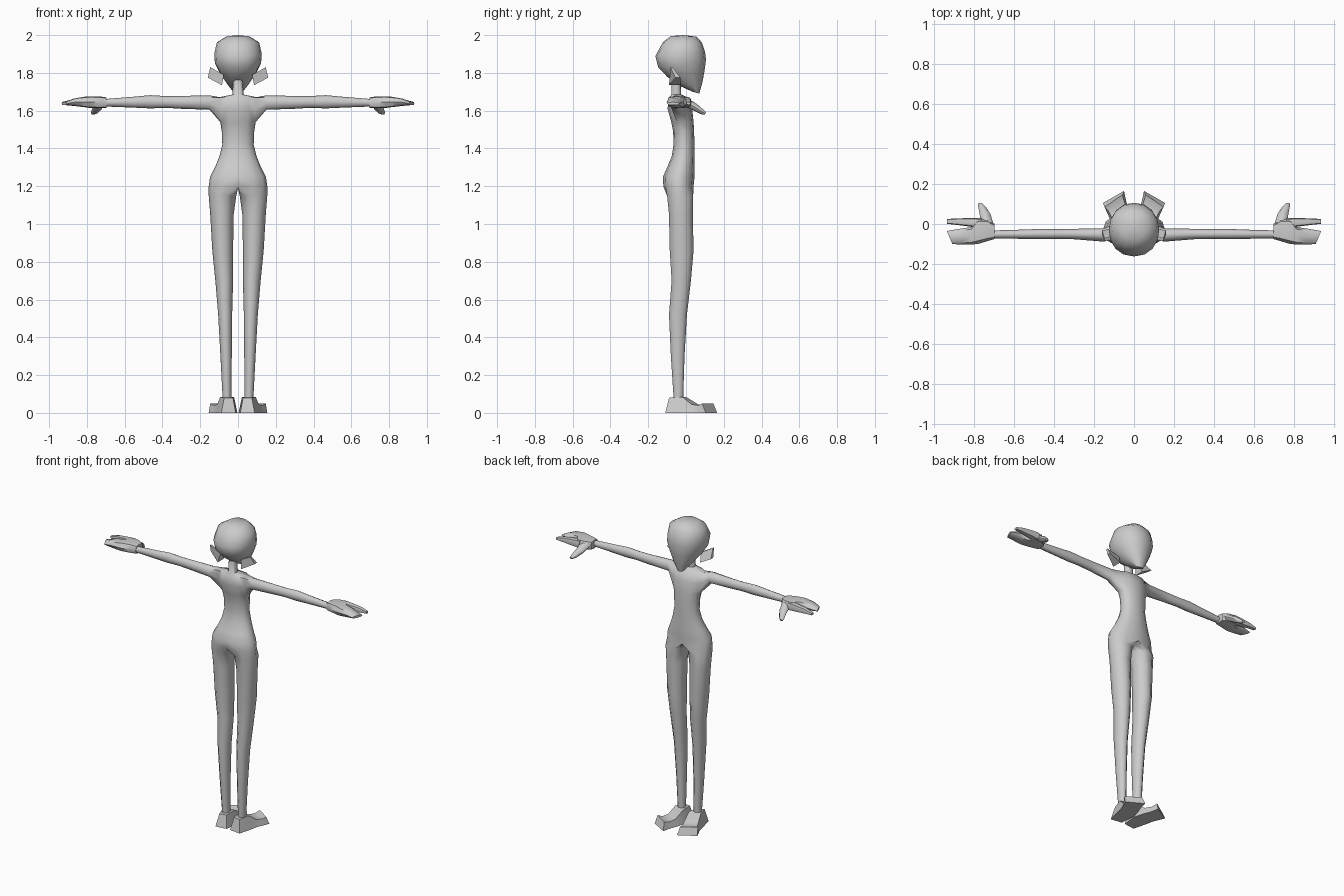
import bpy, bmesh
from math import sin, cos, pi, radians

cube = bpy.data.objects.get("Cube")
if cube:
    bpy.data.objects.remove(cube, do_unlink=True)

grey = bpy.data.materials.new("plain grey")
grey.use_nodes = True
grey.diffuse_color = (0.6, 0.6, 0.6, 1)
grey.node_tree.nodes["Principled BSDF"].inputs["Base Color"].default_value = (0.6, 0.6, 0.6, 1)


def add_ring(bm, points):
    return [bm.verts.new(p) for p in points]


def bridge(bm, a, b, closed=True, skip=()):
    """Join two rings with quads, leaving out the skipped columns."""
    n = len(a)
    for i in range(n if closed else n - 1):
        if i not in skip:
            j = (i + 1) % n
            bm.faces.new((a[i], a[j], b[j], b[i]))


def loft(bm, sections):
    """Closed, capped skin over a list of point rings."""
    rings = [add_ring(bm, s) for s in sections]
    for a, b in zip(rings, rings[1:]):
        bridge(bm, a, b)
    bm.faces.new(rings[0])
    bm.faces.new(rings[-1])


def half_ring(w, yb, zb, yf, zf, n=7):
    """Half an oval from front centre round the side to back centre."""
    pts = []
    for i in range(n):
        a = pi * i / (n - 1)
        t = (1 + cos(a)) / 2
        x = 0 if i in (0, n - 1) else w * sin(a) ** 0.9
        pts.append((x, yb + (yf - yb) * t, zb + (zf - zb) * t))
    return pts


def finish(bm, name, angle):
    """Turn a left half into a mirrored, smooth shaded object."""
    bmesh.ops.recalc_face_normals(bm, faces=bm.faces)
    mesh = bpy.data.meshes.new(name)
    bm.to_mesh(mesh)
    bm.free()
    mesh.materials.append(grey)
    obj = bpy.data.objects.new(name, mesh)
    bpy.context.collection.objects.link(obj)
    bpy.ops.object.select_all(action='DESELECT')
    obj.select_set(True)
    bpy.context.view_layer.objects.active = obj
    bpy.ops.object.shade_smooth_by_angle(angle=radians(angle))
    obj.modifiers.new("Mirror", 'MIRROR').use_axis[0] = True


# Torso and neck: height, half width, back, front
bm = bmesh.new()
torso = [(1.2, .155, -.12, .04), (1.25, .148, -.122, .045), (1.3, .122, -.1, .045),
         (1.36, .098, -.075, .045), (1.42, .083, -.066, .045), (1.49, .086, -.068, .043),
         (1.54, .094, -.078, .04), (1.61, .105, -.098, .033), (1.67, .105, -.09, .01),
         (1.685, .03, -.078, -.025), (1.78, .024, -.075, -.03)]
rings = [add_ring(bm, half_ring(w, b, z, f, z)) for z, w, b, f in torso]
for k in range(len(rings) - 1):
    bridge(bm, rings[k], rings[k + 1], False, skip=(2, 3) if k in (6, 7) else ())

# Arm grown from the shoulder opening: x, y centre, y radius, z centre, z radius
low, mid, top = rings[6:9]
last = top[2:5] + [mid[4]] + low[4:1:-1] + [mid[2]]
for x, yc, ry, zc, rz in [(.15, -.055, .033, 1.643, .038), (.3, -.05, .026, 1.644, .034),
                          (.38, -.05, .025, 1.646, .031), (.465, -.05, .026, 1.647, .035),
                          (.55, -.051, .023, 1.645, .029), (.7, -.052, .02, 1.642, .02)]:
    angles = [pi / 4 * (k + 1) for k in range(8)]
    ring = add_ring(bm, [(x, yc + ry * cos(a), zc + rz * sin(a)) for a in angles])
    bridge(bm, last, ring)
    last = ring
bm.faces.new(last)

# Leg grown from the hip and crotch: height, x centre, x radius, back, front
crotch = add_ring(bm, [(0, -.12 + .16 * t, 1.188) for t in (.25, .5, .75)])
last = rings[0] + crotch
for z, xc, rx, b, f in [(1.15, .082, .073, -.1, .038), (1.05, .085, .062, -.09, .036),
                        (.86, .081, .055, -.086, .04), (.7, .073, .047, -.076, .026),
                        (.52, .068, .037, -.09, .005), (.3, .063, .03, -.08, -.008),
                        (.07, .058, .023, -.065, -.015)]:
    angles = [radians(108 - 36 * k) for k in range(10)]
    ring = add_ring(bm, [(xc + rx * cos(a), (b + f) / 2 + (f - b) / 1.9 * sin(a), z)
                         for a in angles])
    bridge(bm, last, ring)
    last = ring
bm.faces.new(last)
finish(bm, "body", 60)

# Head: half width, back y and z, front y and z, from chin to crown
bm = bmesh.new()
skull = [(.022, .035, 1.7, .07, 1.69), (.055, -.03, 1.73, .086, 1.745),
         (.094, -.1, 1.78, .098, 1.81), (.122, -.147, 1.83, .106, 1.87),
         (.126, -.162, 1.89, .101, 1.91), (.112, -.122, 1.963, .085, 1.96),
         (.06, -.08, 1.995, .055, 1.992)]
rings = [add_ring(bm, half_ring(*s, n=9)) for s in skull]
for a, b in zip(rings, rings[1:]):
    bridge(bm, a, b, False)
bm.faces.new(rings[0])
crown = bm.verts.new((0, -.015, 2))
for a, b in zip(rings[-1], rings[-1][1:]):
    bm.faces.new((a, b, crown))
finish(bm, "head", 50)

# Ears: flared wedges, one outline with a front and a back depth
bm = bmesh.new()
outline = [(.147, 1.83), (.16, 1.775), (.085, 1.735), (.075, 1.79)]
depths = [(-.072, -.03, -.025, -.05), (-.082, -.055, -.09, -.075)]
loft(bm, [[(x, y, z) for (x, z), y in zip(outline, d)] for d in depths])
finish(bm, "ears", 30)


def slab(x, y0, y1, z0, z1, slant=0):
    """Rounded rectangle section across the hand."""
    yc, zc, ry, rz = (y0 + y1) / 2, (z0 + z1) / 2, (y1 - y0) / 2, (z1 - z0) / 2
    shape = [(1, 0), (.75, .85), (0, 1), (-.75, .85), (-1, 0), (-.75, -.85), (0, -1), (.75, -.85)]
    return [(x + slant * u, yc + ry * u, zc + rz * v) for u, v in shape]


# Hands: palm with joined fingers, separate pointing finger, lowered thumb
bm = bmesh.new()
loft(bm, [slab(.695, -.075, 0, 1.615, 1.67), slab(.73, -.085, .025, 1.613, 1.675),
          slab(.78, -.1, .03, 1.614, 1.676), slab(.81, -.102, -.015, 1.618, 1.674),
          slab(.87, -.102, -.024, 1.625, 1.664), slab(.92, -.1, -.035, 1.63, 1.645, .014)])
loft(bm, [slab(.76, -.025, .03, 1.618, 1.672), slab(.81, -.014, .03, 1.622, 1.668),
          slab(.88, -.005, .028, 1.628, 1.66), slab(.933, .001, .025, 1.631, 1.645)])
thumb = [(.733, 0, 1.645, .032), (.743, .05, 1.617, .027),
         (.758, .085, 1.594, .019), (.767, .103, 1.585, .01)]
loft(bm, [[(x + r * cos(pi * k / 4), y + .3 * r * sin(pi * k / 4), z + .65 * r * sin(pi * k / 4))
           for k in range(8)] for x, y, z, r in thumb])
finish(bm, "hands", 50)

# Feet: inner xy, outer xy, top height, side taper, backward shift of the top
bm = bmesh.new()
sections = []
for xi, yi, xo, yo, h, s, back in [(.012, -.1, .088, -.11, .08, .015, -.02),
                                   (.003, 0, .112, -.02, .085, .018, 0),
                                   (.02, .065, .122, .03, .045, .012, 0),
                                   (.038, .11, .138, .065, .04, .01, 0),
                                   (.05, .165, .155, .105, .05, .008, .02)]:
    sections.append([(xi, yi, 0), (xo, yo, 0), (xo - s, yo - back, h), (xi + s, yi - back, h)])
loft(bm, sections)
finish(bm, "feet", 40)
